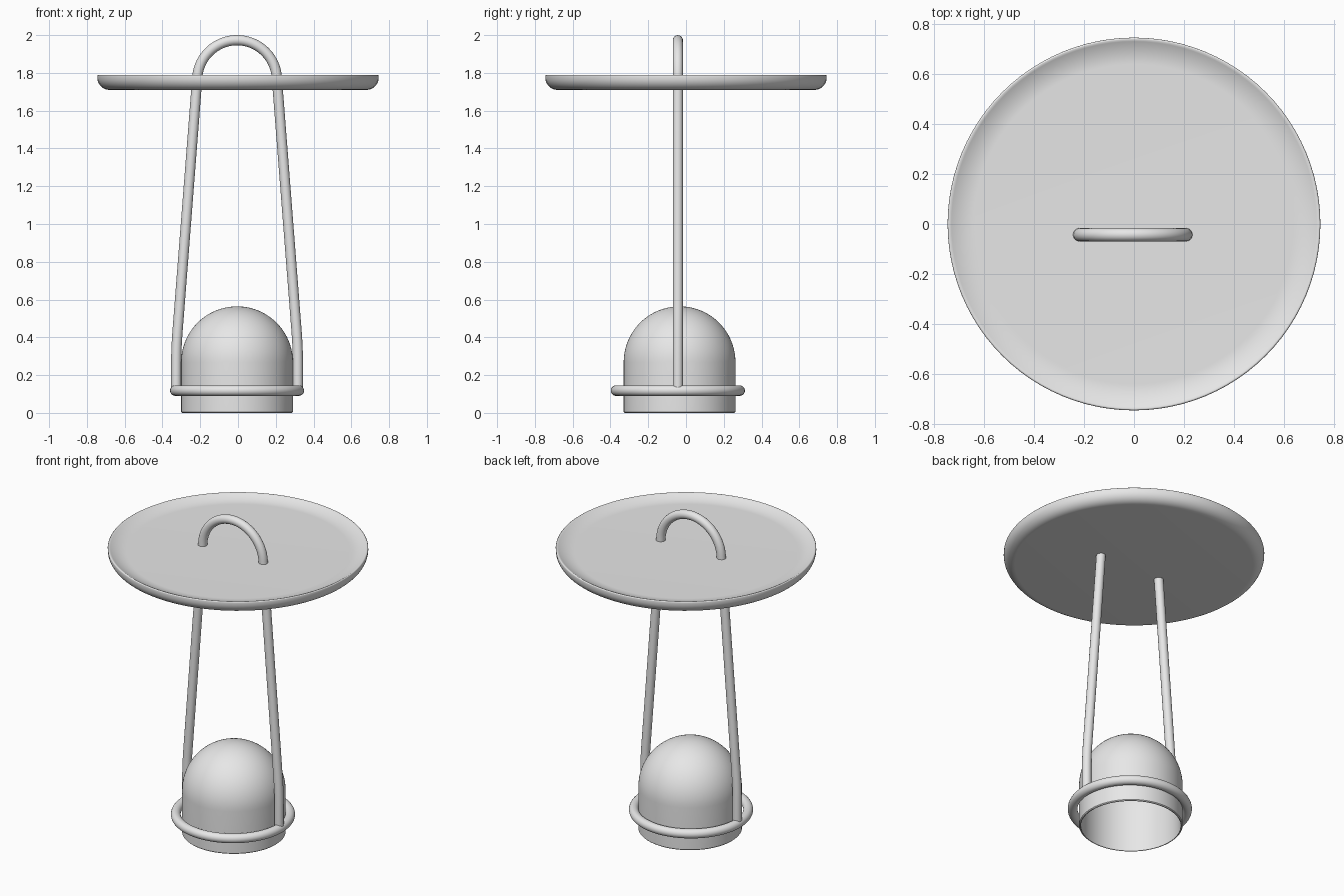
import bpy, bmesh, math
from mathutils import Vector

cube = bpy.data.objects.get("Cube")
if cube:
    bpy.data.objects.remove(cube, do_unlink=True)

# Single light grey finish
grey = bpy.data.materials.new("light_grey")
grey.use_nodes = True
color = (0.8, 0.8, 0.8, 1)
grey.diffuse_color = color
grey.node_tree.nodes["Principled BSDF"].inputs["Base Color"].default_value = color

CX, CY = -0.005, -0.043      # axis of the frame and ring
ROD = 0.027


def finish(obj, angle=40):
    obj.data.materials.clear()
    obj.data.materials.append(grey)
    bpy.ops.object.select_all(action="DESELECT")
    obj.select_set(True)
    bpy.context.view_layer.objects.active = obj
    bpy.ops.object.shade_smooth_by_angle(angle=math.radians(angle))


def arc(r, z, radius, start, end, steps):
    """Points of a circular arc in the radius/height plane, in degrees."""
    return [(r + radius * math.cos(a), z + radius * math.sin(a))
            for a in (math.radians(start + (end - start) * i / steps)
                      for i in range(steps + 1))]


def lathe(name, profile, location, segments=96):
    bm = bmesh.new()
    verts = [bm.verts.new((r, 0, z)) for r, z in profile]
    edges = [bm.edges.new(pair) for pair in zip(verts, verts[1:])]
    bmesh.ops.spin(bm, geom=verts + edges, cent=(0, 0, 0), axis=(0, 0, 1),
                   angle=math.tau, steps=segments)
    bmesh.ops.remove_doubles(bm, verts=bm.verts, dist=0.0002)
    bmesh.ops.recalc_face_normals(bm, faces=bm.faces)
    mesh = bpy.data.meshes.new(name)
    bm.to_mesh(mesh)
    bm.free()
    obj = bpy.data.objects.new(name, mesh)
    obj.location = location
    bpy.context.collection.objects.link(obj)
    finish(obj)


# Round tray: flat underside, rounded edge, shallow dished top
tray = [(0, 1.71)] + arc(0.68, 1.775, 0.065, -90, 0, 10)
tray += arc(0.738, 1.783, 0.007, 0, 90, 4)
for i in range(1, 13):
    t = i / 12
    tray.append((0.738 - 0.1 * t, 1.79 - 0.028 * (1 - (1 - t) ** 2)))
tray.append((0, 1.762))
lathe("tray", tray, (0, 0, 0))

# Hollow domed base, open underneath
R, WALL, SPRING = 0.296, 0.01, 0.268
base = arc(0, SPRING, R - WALL, 90, 0, 20)
base += [(R - WALL, 0), (R - 0.005, 0), (R, 0.005)]
base += arc(0, SPRING, R, 0, 90, 20)
base[0] = (0, SPRING + R - WALL)
base[-1] = (0, SPRING + R)
lathe("domed_base", base, (CX, -0.034, 0))

# Ring around the base
bpy.ops.mesh.primitive_torus_add(major_radius=0.327, minor_radius=0.028,
                                 major_segments=96, minor_segments=20,
                                 location=(CX, CY, 0.118))
ring = bpy.context.object
ring.name = "base_ring"
finish(ring)

# Half of the bent rod: upright foot, soft bend, leaning leg, then top arc
side = [Vector((0.322, 0.118))]
a, b, c = Vector((0.322, 0.26)), Vector((0.322, 0.34)), Vector((0.316, 0.42))
for i in range(7):
    t = i / 6
    side.append(a * (1 - t) ** 2 + b * 2 * t * (1 - t) + c * t * t)
side += [Vector(p) for p in arc(0, 1.762, 0.211, 4, 90, 18)]
path = side + [Vector((-p.x, p.y)) for p in reversed(side[:-1])]

curve = bpy.data.curves.new("handle_frame", "CURVE")
curve.dimensions = "3D"
curve.bevel_depth = ROD
curve.bevel_resolution = 6
curve.use_fill_caps = True
spline = curve.splines.new("POLY")
spline.points.add(len(path) - 1)
for point, p in zip(spline.points, path):
    point.co = (p.x, 0, p.y, 1)
frame = bpy.data.objects.new("handle_frame", curve)
frame.location = (CX, CY, 0)
bpy.context.collection.objects.link(frame)
bpy.ops.object.select_all(action="DESELECT")
frame.select_set(True)
bpy.context.view_layer.objects.active = frame
bpy.ops.object.convert(target="MESH")
finish(bpy.context.object)
